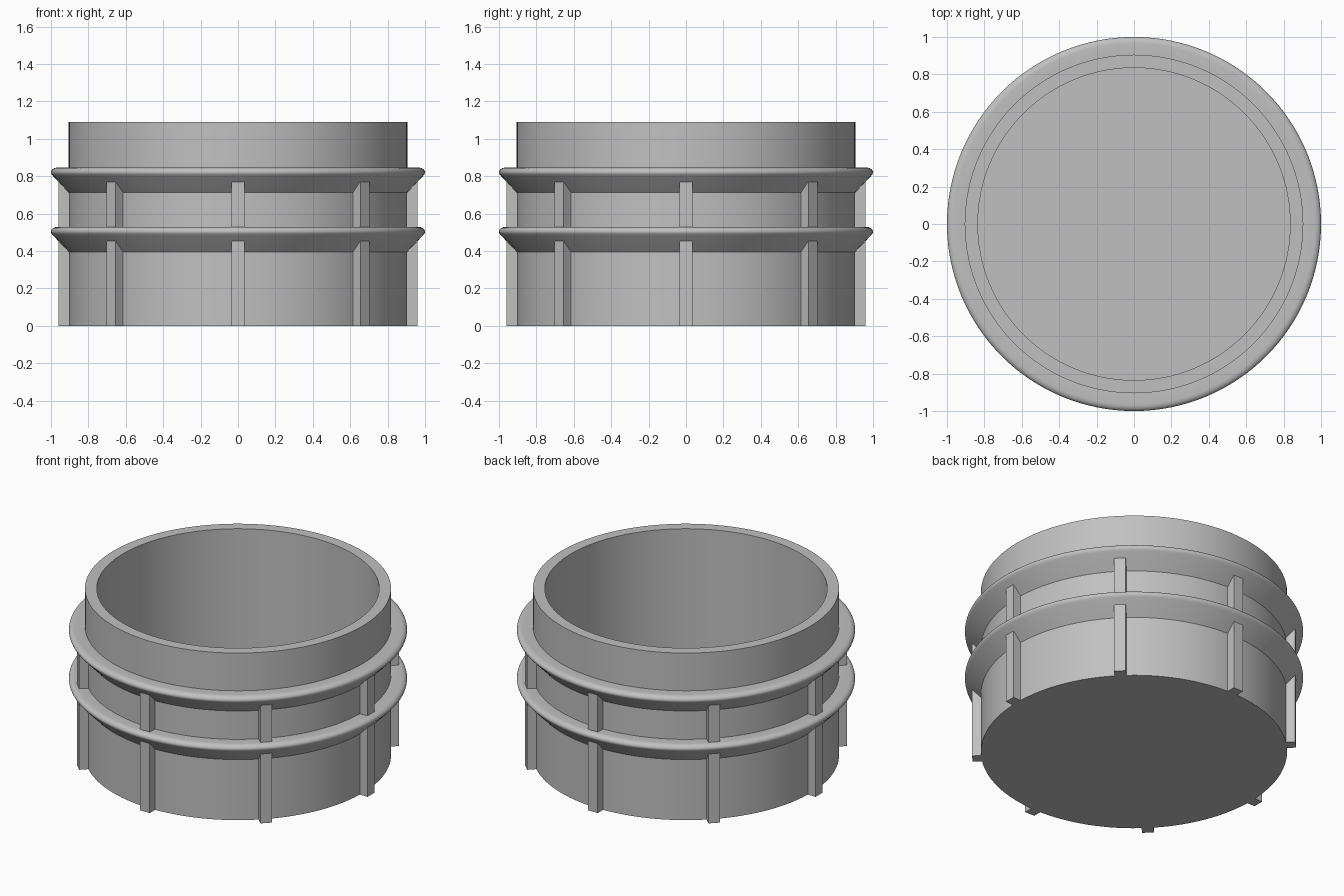
import bpy, bmesh, math
from mathutils import Matrix

cube = bpy.data.objects.get("Cube")
if cube:
    bpy.data.objects.remove(cube, do_unlink=True)

GREY = (0.53, 0.53, 0.53, 1.0)
mat = bpy.data.materials.new("plain grey")
mat.use_nodes = True
mat.diffuse_color = GREY
mat.node_tree.nodes["Principled BSDF"].inputs["Base Color"].default_value = GREY

SEGMENTS = 128
OUTER, INNER, HEIGHT, FLOOR = 0.905, 0.835, 1.09, 0.07
FLANGES = (0.395, 0.712)      # underside heights of the two flanges


def make_object(name, bm):
    bmesh.ops.recalc_face_normals(bm, faces=bm.faces[:])
    mesh = bpy.data.meshes.new(name)
    bm.to_mesh(mesh)
    bm.free()
    mesh.materials.append(mat)
    obj = bpy.data.objects.new(name, mesh)
    bpy.context.collection.objects.link(obj)
    return obj


def flange_profile(z):
    """Conical underside, rounded lip and nearly flat top."""
    points = [(OUTER, z), (0.988, z + 0.088)]
    for i in range(9):
        a = math.radians(-25 + 115 * i / 8)
        points.append((0.965 + 0.035 * math.cos(a), z + 0.109 + 0.025 * math.sin(a)))
    points.append((OUTER, z + 0.132))
    return points


# Cup body with both flanges, turned from one profile
profile = [(0, 0), (OUTER, 0)]
for z in FLANGES:
    profile += flange_profile(z)
profile += [(OUTER, HEIGHT), (INNER, HEIGHT), (INNER, FLOOR), (0, FLOOR)]

bm = bmesh.new()
verts = [bm.verts.new((r, 0, z)) for r, z in profile]
edges = [bm.edges.new(pair) for pair in zip(verts, verts[1:])]
bmesh.ops.spin(bm, geom=verts + edges, axis=(0, 0, 1), cent=(0, 0, 0),
               angle=math.tau, steps=SEGMENTS)
bmesh.ops.remove_doubles(bm, verts=bm.verts[:], dist=0.0001)
body = make_object("cup_body", bm)

bpy.ops.object.select_all(action="DESELECT")
body.select_set(True)
bpy.context.view_layer.objects.active = body
bpy.ops.object.shade_smooth_by_angle(angle=math.radians(30))


# Ribs standing around the wall under each flange
def ribs(name, bottom, top, count=8, inner=0.87, outer=0.96, width=0.07):
    bm = bmesh.new()
    for i in range(count):
        matrix = (Matrix.Rotation(math.tau * i / count, 4, "Z")
                  @ Matrix.Translation(((inner + outer) / 2, 0, (bottom + top) / 2))
                  @ Matrix.Diagonal((outer - inner, width, top - bottom, 1)))
        bmesh.ops.create_cube(bm, size=1, matrix=matrix)
    return make_object(name, bm)


ribs("lower_ribs", 0, FLANGES[0] + 0.058)
ribs("upper_ribs", FLANGES[0] + 0.12, FLANGES[1] + 0.058)
